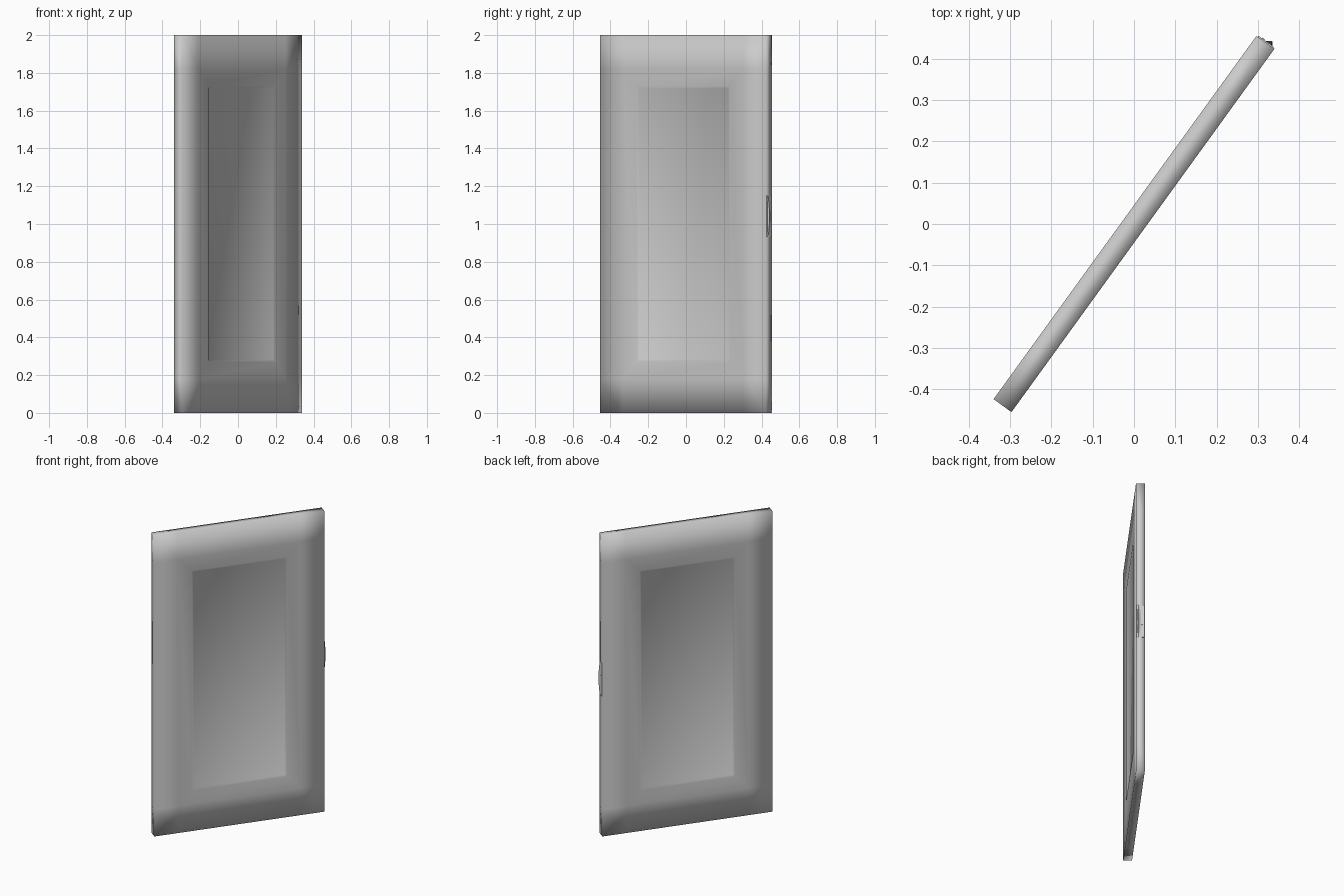
import bpy, bmesh, math
from mathutils import Matrix, Vector

cube = bpy.data.objects.get("Cube")
if cube:
    bpy.data.objects.remove(cube, do_unlink=True)

WIDTH, THICK, HEIGHT = 1.085, 0.0535, 2.0
SWING = Matrix.Rotation(math.radians(54.1), 4, 'Z')   # door stands ajar

grey = bpy.data.materials.new("plain_grey")
grey.use_nodes = True
COLOUR = (0.6, 0.6, 0.6, 1)
grey.diffuse_color = COLOUR
grey.node_tree.nodes["Principled BSDF"].inputs["Base Color"].default_value = COLOUR


def finish(bm, name, smooth=True):
    """Turn a bmesh built along x into a swung object."""
    bmesh.ops.recalc_face_normals(bm, faces=bm.faces)
    bm.transform(SWING)
    mesh = bpy.data.meshes.new(name)
    bm.to_mesh(mesh)
    bm.free()
    mesh.materials.append(grey)
    for p in mesh.polygons:
        p.use_smooth = smooth
    ob = bpy.data.objects.new(name, mesh)
    bpy.context.collection.objects.link(ob)
    return ob


def box(size, centre):
    bm = bmesh.new()
    bmesh.ops.create_cube(bm, size=1)
    bm.transform(Matrix.Translation(centre) @ Matrix.Diagonal((*size, 1)))
    return bm


# Door slab, split into stiles and rails
bm = box((WIDTH, THICK, HEIGHT), (0, 0, HEIGHT / 2))
stile, rail = 0.15, 0.18
cuts = [((s * (WIDTH / 2 - stile), 0, 0), (1, 0, 0)) for s in (-1, 1)]
cuts += [((0, 0, z), (0, 0, 1)) for z in (rail, HEIGHT - rail)]
for co, no in cuts:
    bmesh.ops.bisect_plane(bm, geom=bm.verts[:] + bm.edges[:] + bm.faces[:],
                           plane_co=co, plane_no=no)

# Sunken panel on both sides
bm.normal_update()
panels = [f for f in bm.faces if abs(f.normal.y) > 0.9
          and (f.calc_center_median() - Vector((0, f.calc_center_median().y, 1))).length < 0.05]
bmesh.ops.inset_individual(bm, faces=panels, thickness=0.09, use_even_offset=True)
bmesh.ops.inset_individual(bm, faces=panels, thickness=0.012, depth=-0.008,
                           use_even_offset=True)
finish(bm, "door_slab")

# Latch plate on the free edge
EDGE, LATCH_Z, LATCH_H = WIDTH / 2, 1.04, 0.22
finish(box((0.006, 0.046, LATCH_H), (EDGE, 0, LATCH_Z)), "latch_plate", False)

# Curved lip of the latch: triangular sections arched over its height
bm = bmesh.new()
rings = []
STEPS = 8
for i in range(STEPS + 1):
    t = i / STEPS
    reach = 0.004 + 0.008 * math.sin(math.pi * t)
    z = LATCH_Z + (t - 0.5) * LATCH_H
    rings.append([bm.verts.new((EDGE + x, y, z)) for x, y in
                  ((0, 0.005), (0, -0.022), (reach, -0.012))])
for a, b in zip(rings, rings[1:]):
    for k in range(3):
        n = (k + 1) % 3
        bm.faces.new((a[k], a[n], b[n], b[k]))
bm.faces.new(rings[0])
bm.faces.new(rings[-1])
finish(bm, "latch_lip", False)

# Small bolt in the plate
finish(box((0.01, 0.008, 0.05), (EDGE, 0.009, LATCH_Z)), "latch_bolt", False)
